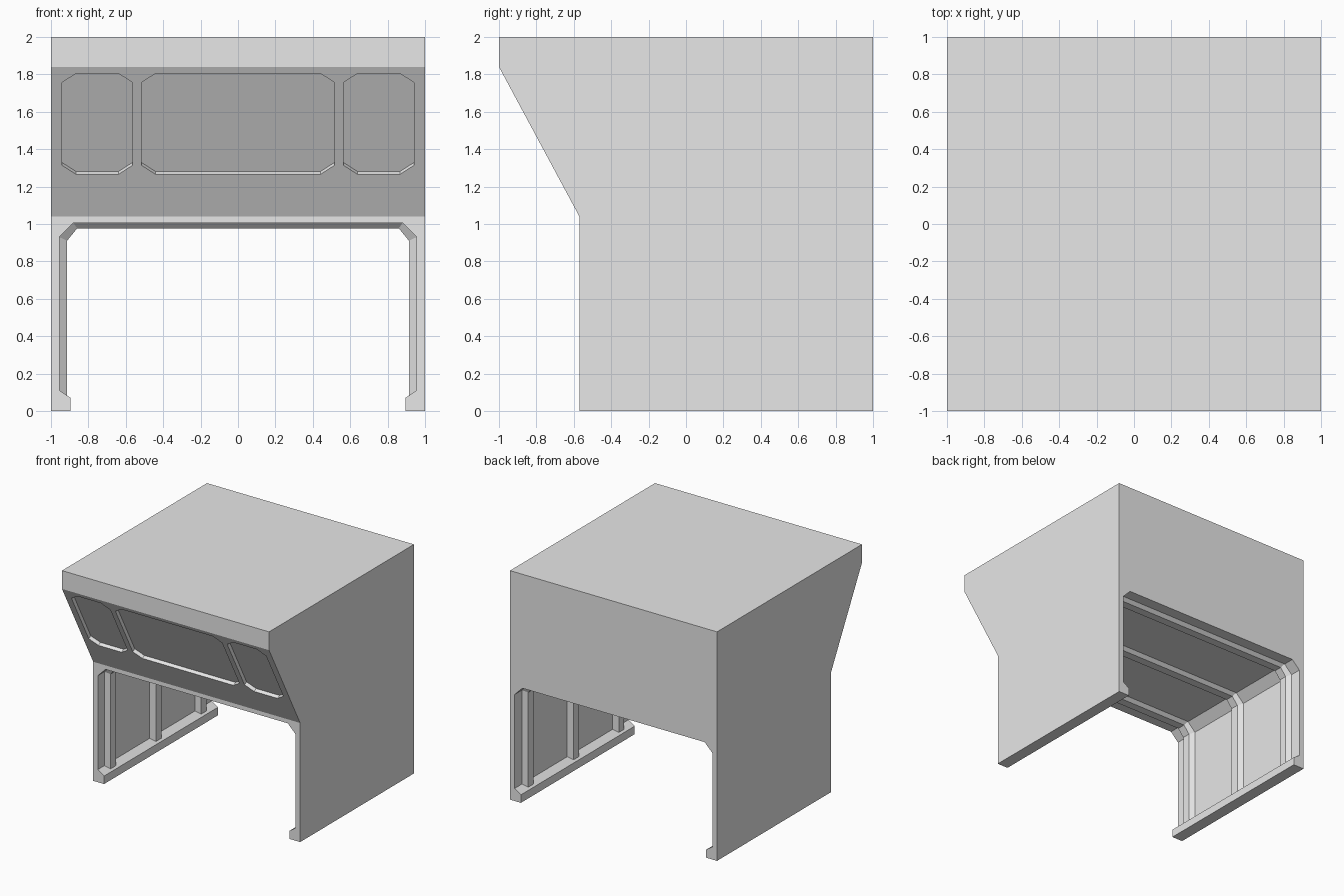
import bpy, bmesh
from mathutils import Vector

cube = bpy.data.objects.get("Cube")
if cube:
    bpy.data.objects.remove(cube, do_unlink=True)

grey = bpy.data.materials.new("light_grey")
grey.use_nodes = True
grey.diffuse_color = (0.8, 0.8, 0.8, 1)
grey.node_tree.nodes["Principled BSDF"].inputs["Base Color"].default_value = (0.8, 0.8, 0.8, 1)


def loft(name, rings):
    """Closed solid through a list of matching point rings, capped at both ends."""
    bm = bmesh.new()
    rows = [[bm.verts.new(p) for p in ring] for ring in rings]
    n = len(rows[0])
    for a, b in zip(rows, rows[1:]):
        for i in range(n):
            j = (i + 1) % n
            bm.faces.new((a[i], a[j], b[j], b[i]))
    bm.faces.new(rows[0])
    bm.faces.new(rows[-1])
    bmesh.ops.recalc_face_normals(bm, faces=bm.faces)
    mesh = bpy.data.meshes.new(name)
    bm.to_mesh(mesh)
    bm.free()
    mesh.materials.append(grey)
    ob = bpy.data.objects.new(name, mesh)
    bpy.context.collection.objects.link(ob)
    return ob


def cut(target, cutter):
    """Subtract the cutter, bake the result and remove the cutter."""
    cutter.hide_render = True
    mod = target.modifiers.new("cut", 'BOOLEAN')
    mod.operation = 'DIFFERENCE'
    mod.solver = 'EXACT'
    mod.object = cutter
    bpy.context.view_layer.objects.active = target
    bpy.ops.object.modifier_apply(modifier=mod.name)
    bpy.data.objects.remove(cutter, do_unlink=True)


def mirrored(half):
    """Full outline in x, z from its right half."""
    return half + [(-x, z) for x, z in reversed(half)]


def at_y(outline, y):
    return [(x, y, z) for x, z in outline]


# Main block with overhanging sloped front
FRONT, KNEE, BROW = -0.57, 1.04, 1.84
side = [(-1, 2), (1, 2), (1, 0), (FRONT, 0), (FRONT, KNEE), (-1, BROW)]
body = loft("body_shell", [[(x, y, z) for y, z in side] for x in (-1, 1)])

# Passage through the block, narrowed by a sill along each foot
passage = mirrored([(0.895, -0.1), (0.895, 0.07), (0.955, 0.11), (0.955, 0.93), (0.88, 1.005)])
cut(body, loft("passage_cutter", [at_y(passage, y) for y in (-1.2, 1.2)]))

# Recessed eight-sided panels on the sloped front
up_slope = Vector((0, -1 - FRONT, BROW - KNEE))
inward = Vector((0, up_slope.z, -up_slope.y)).normalized()


def panel_cutter(x0, x1, z0=1.265, z1=1.805, cx=0.075, cz=0.048):
    outline = [(x0 + cx, z0), (x1 - cx, z0), (x1, z0 + cz), (x1, z1 - cz),
               (x1 - cx, z1), (x0 + cx, z1), (x0, z1 - cz), (x0, z0 + cz)]
    pts = [Vector((x, FRONT, KNEE)) + up_slope * ((z - KNEE) / up_slope.z)
           for x, z in outline]
    return loft("panel_cutter", [[p + inward * d for p in pts] for d in (-0.1, 0.032)])


for x0, x1 in ((-0.94, -0.565), (-0.515, 0.515), (0.565, 0.94)):
    cut(body, panel_cutter(x0, x1))

# Three arched ribs with bevelled flanks lining the passage
outer = mirrored([(0.97, 0.06), (0.97, 0.94), (0.89, 1.02)])
base = mirrored([(0.955, 0.06), (0.955, 0.93), (0.88, 1.005)])
crest = mirrored([(0.914, 0.06), (0.914, 0.91), (0.86, 0.977)])
for name, y in (("front_rib", -0.415), ("middle_rib", 0.21), ("back_rib", 0.835)):
    rings = [at_y(inner + outer[::-1], y + d)
             for inner, d in ((base, -0.065), (crest, -0.037), (crest, 0.037), (base, 0.065))]
    loft(name, rings)
